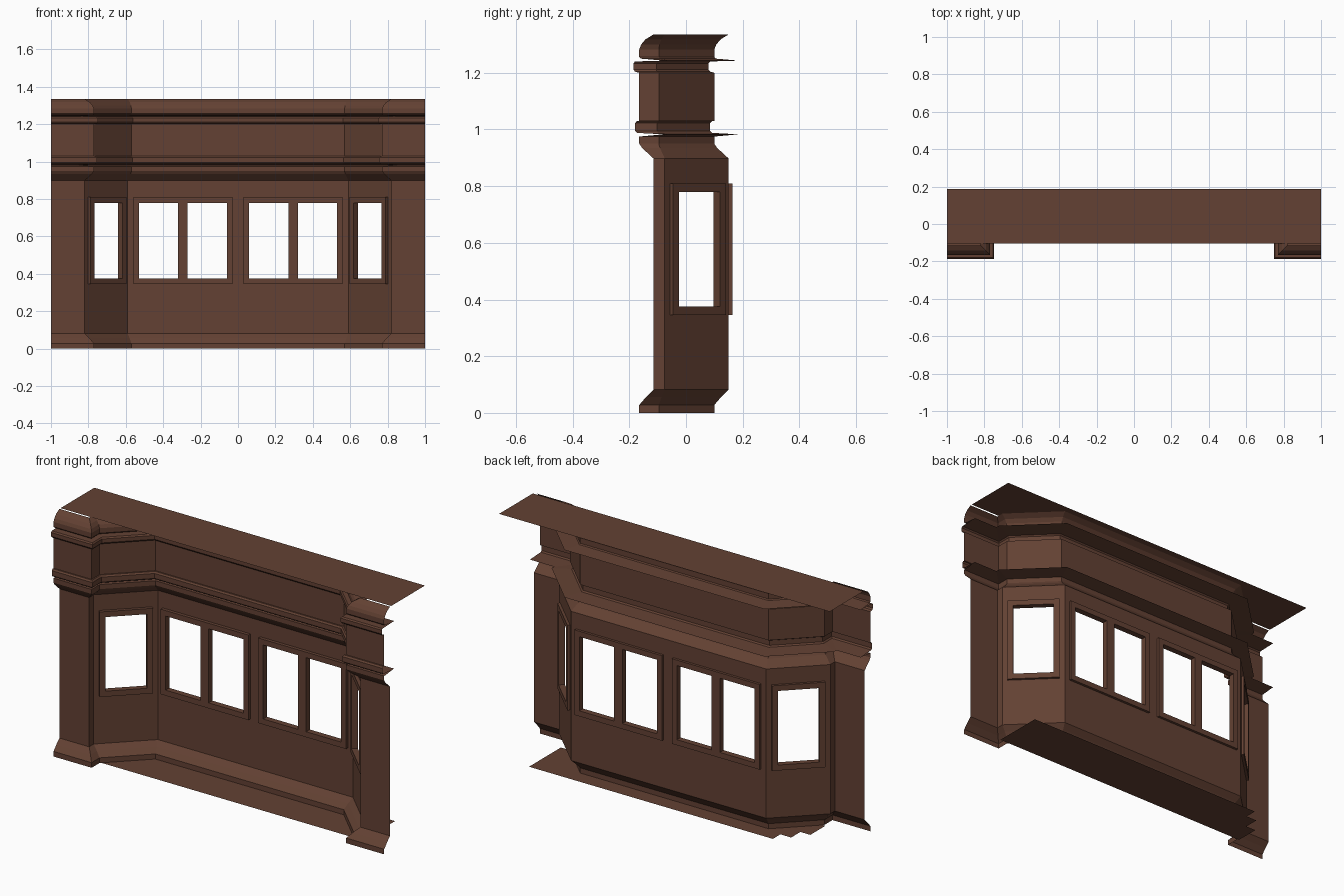
import bpy
from mathutils import Vector

cube = bpy.data.objects.get("Cube")
if cube:
    bpy.data.objects.remove(cube, do_unlink=True)

# One dark wood colour
wood = bpy.data.materials.new("dark_brown_wood")
wood.use_nodes = True
COLOUR = (0.125, 0.053, 0.033, 1)
wood.diffuse_color = COLOUR
shader = wood.node_tree.nodes["Principled BSDF"]
shader.inputs["Base Color"].default_value = COLOUR
shader.inputs["Roughness"].default_value = 0.8

# Plan of the wall, pier to pier, mirrored about the middle
half = [(0.59, 0.15), (0.82, -0.075), (0.82, -0.115), (1.0, -0.115)]
PATH = [Vector((-x, y)) for x, y in reversed(half)] + [Vector(p) for p in half]
WALL_LOW, WALL_HIGH = 0.082, 0.898
SILL, HEAD = 0.375, 0.78
BORDER = 0.03


def make(name, verts, faces):
    mesh = bpy.data.meshes.new(name)
    mesh.from_pydata(verts, [], faces)
    mesh.materials.append(wood)
    mesh.update()
    obj = bpy.data.objects.new(name, mesh)
    bpy.context.scene.collection.objects.link(obj)
    return obj


def normal(a, b):
    d = (b - a).normalized()
    return Vector((d.y, -d.x))


def offset_path(dist):
    """Plan line moved towards the front with mitred corners."""
    normals = [normal(a, b) for a, b in zip(PATH, PATH[1:])]
    out = []
    for i, p in enumerate(PATH):
        n1 = normals[max(i - 1, 0)]
        n2 = normals[min(i, len(normals) - 1)]
        out.append(p + (n1 + n2) * dist / (1 + n1.dot(n2)))
    return out


def sweep(name, profile):
    n = len(PATH)
    verts = [(p.x, p.y, z) for d, z in profile for p in offset_path(d)]
    faces = [(r * n + i, r * n + i + 1, (r + 1) * n + i + 1, (r + 1) * n + i)
             for r in range(len(profile) - 1) for i in range(n - 1)]
    return make(name, verts, faces)


def place(seg, u, d, z):
    a, b = PATH[seg], PATH[seg + 1]
    p = a + (b - a).normalized() * u + normal(a, b) * d
    return (p.x, p.y, z)


def wall_panel(name, seg, openings):
    """Flat wall sheet with window openings left out."""
    length = (PATH[seg + 1] - PATH[seg]).length
    cuts = [0] + [u for o in openings for u in o] + [length]
    verts, faces = [], []
    for i, (u0, u1) in enumerate(zip(cuts, cuts[1:])):
        spans = [(WALL_LOW, WALL_HIGH)]
        if i % 2:
            spans = [(WALL_LOW, SILL), (HEAD, WALL_HIGH)]
        for z0, z1 in spans:
            k = len(verts)
            verts += [place(seg, u, 0, z) for u, z in
                      ((u0, z0), (u1, z0), (u1, z1), (u0, z1))]
            faces.append((k, k + 1, k + 2, k + 3))
    make(name, verts, faces)


def window_frame(name, seg, openings):
    """Rails, stiles and mullions around a group of openings."""
    left, right = openings[0][0] - BORDER, openings[-1][1] + BORDER
    bars = [(left, right, SILL - BORDER, SILL), (left, right, HEAD, HEAD + BORDER)]
    edges = [left] + [u for o in openings for u in o] + [right]
    bars += [(edges[i], edges[i + 1], SILL, HEAD) for i in range(0, len(edges), 2)]
    verts, faces = [], []
    for u0, u1, z0, z1 in bars:
        k = len(verts)
        for d in (0.018, -0.014):
            verts += [place(seg, u, d, z) for u, z in
                      ((u0, z0), (u1, z0), (u1, z1), (u0, z1))]
        faces += [(k, k + 1, k + 2, k + 3), (k + 7, k + 6, k + 5, k + 4)]
        for i in range(4):
            j = (i + 1) % 4
            faces.append((k + i, k + i + 4, k + j + 4, k + j))
    make(name, verts, faces)


# Skirting along the foot of the wall
sweep("base_moulding", [(0.05, 0), (0.05, 0.028), (0.026, 0.056), (0, WALL_LOW)])

# Lower cornice, frieze, upper cornice and crown, with ledges running back
sweep("lower_cornice", [(0, WALL_HIGH), (0.04, 0.935), (0.05, 0.95),
                        (0.05, 0.975), (-0.035, 0.983), (0.058, 0.988),
                        (0.065, 0.995), (0.065, 1.022), (0.058, 1.03), (0.05, 1.03)])
sweep("frieze", [(0.05, 1.03), (0.05, 1.2)])
sweep("upper_cornice", [(0.05, 1.2), (0.065, 1.204), (0.071, 1.212),
                        (0.071, 1.233), (0.065, 1.24), (-0.036, 1.243), (0.045, 1.25)])
sweep("crown_moulding", [(0.045, 1.25), (0.05, 1.256), (0.05, 1.283),
                         (0.043, 1.3), (0.028, 1.318), (0, 1.335)])

# Piers and returns
for seg, name in ((0, "right_pier"), (1, "right_return"),
                  (5, "left_return"), (6, "left_pier")):
    wall_panel(name, seg, [])

# Angled side walls with one window each
side = (PATH[3] - PATH[2]).length
side_opening = [(side / 2 - 0.104, side / 2 + 0.104)]
for seg, name in ((2, "right"), (4, "left")):
    wall_panel(name + "_angled_wall", seg, side_opening)
    window_frame(name + "_angled_window_frame", seg, side_opening)

# Long back wall with two pairs of windows
pair = [(0.06, 0.27), (0.32, 0.53)]
left_pair = [(a + 0.59, b + 0.59) for a, b in pair]
right_pair = [(0.59 - b, 0.59 - a) for a, b in reversed(pair)]
wall_panel("back_wall", 3, right_pair + left_pair)
window_frame("right_pair_window_frame", 3, right_pair)
window_frame("left_pair_window_frame", 3, left_pair)

# Flat roof sheet
make("roof_sheet", [(-1, -0.105, 1.335), (1, -0.105, 1.335),
                    (1, 0.187, 1.335), (-1, 0.187, 1.335)], [(0, 1, 2, 3)])

# Floor sheet with a stepped end
floor = [(0.82, 0.185), (-0.655, 0.185), (-0.655, 0.12), (-0.72, 0.12),
         (-0.72, 0.04), (-0.78, 0.04), (-0.78, -0.09), (0.82, -0.09)]
make("floor_sheet", [(x, y, 0) for x, y in floor], [tuple(range(len(floor)))])
